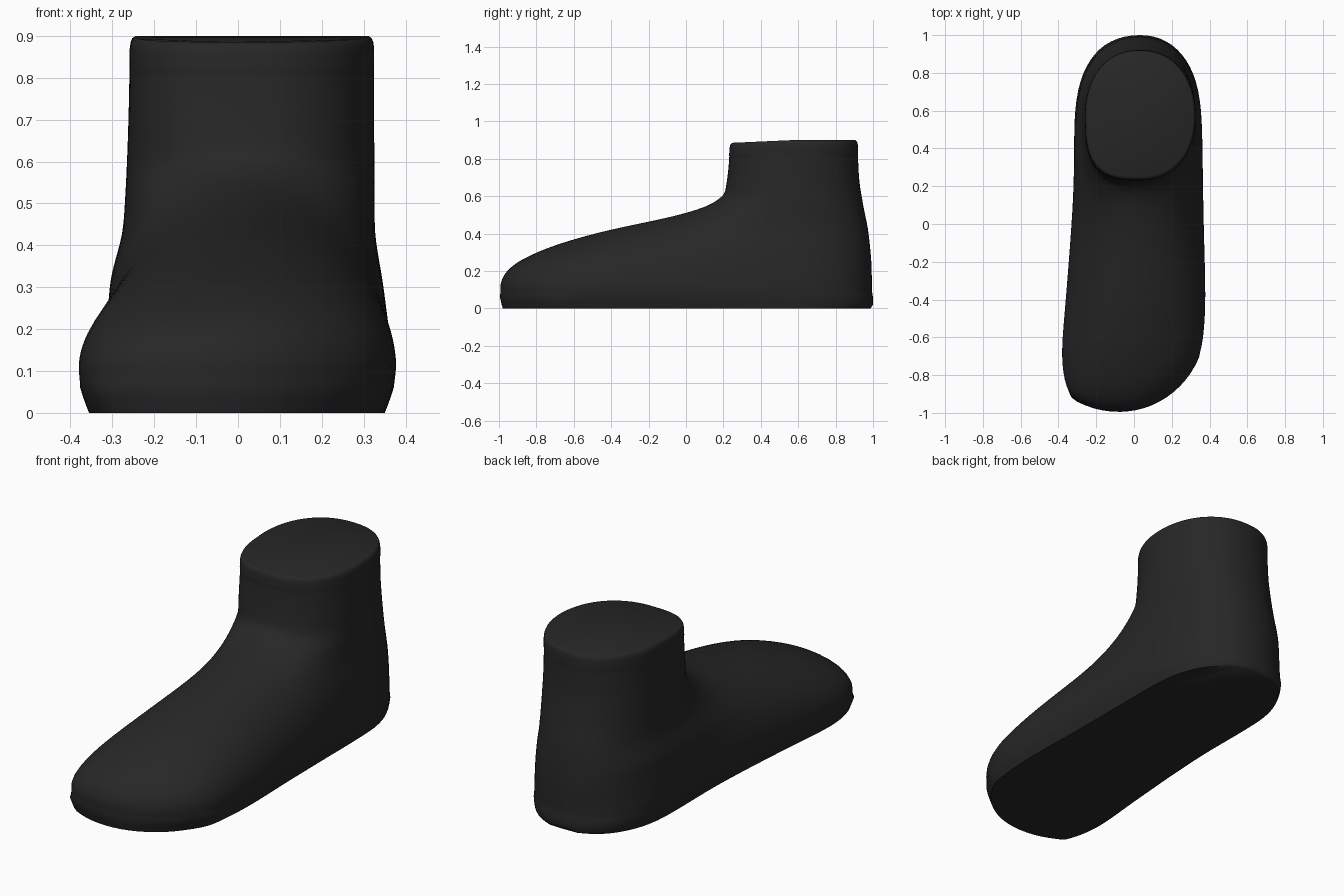
import bpy, bmesh
from math import acos, cos, pi

if "Cube" in bpy.data.objects:
    bpy.data.objects.remove(bpy.data.objects["Cube"])


def curve(points, key=lambda k: k):
    """Smooth cubic interpolation through a few (key, value) points."""
    xs = [key(p[0]) for p in points]
    vs = [p[1] for p in points]
    d = [(vs[i + 1] - vs[i]) / (xs[i + 1] - xs[i]) for i in range(len(xs) - 1)]
    m = [d[0]] + [0 if a * b <= 0 else 2 * a * b / (a + b) for a, b in zip(d, d[1:])] + [d[-1]]

    def f(x):
        x = min(max(key(x), xs[0]), xs[-1])
        i = 0
        while i < len(xs) - 2 and x > xs[i + 1]:
            i += 1
        w = xs[i + 1] - xs[i]
        t = (x - xs[i]) / w
        return ((2*t**3 - 3*t*t + 1) * vs[i] + (t**3 - 2*t*t + t) * w * m[i]
                + (3*t*t - 2*t**3) * vs[i + 1] + (t**3 - t*t) * w * m[i + 1])
    return f


def angle(y):
    # spreads samples so that rounded ends interpolate well
    return acos(max(-1, min(1, -y)))


# plan outline of the foot, its centre line and its instep height, all along y
right = curve([(-1, -.08), (-.96, .11), (-.84, .27), (-.68, .36), (-.4, .38), (0, .366),
               (.3, .34), (.6, .30), (.9, .2), (1, .03)], angle)
left = curve([(-1, -.08), (-.97, -.25), (-.92, -.34), (-.7, -.385), (-.4, -.362), (0, -.328),
              (.3, -.29), (.6, -.26), (.9, -.18), (1, .03)], angle)
centre = curve([(-1, -.08), (.2, .03), (1, .03)], angle)
instep = curve([(-1, .1), (-.97, .19), (-.9, .25), (-.8, .30), (-.65, .355), (-.45, .41), (0, .51),
                (.14, .56), (.2, .60), (.3, .60), (.6, .4), (.9, .15), (1, .1)], angle)

# ankle and heel column along z; its front flares forward into the instep
col_front = curve([(0, -.4), (.2, -.36), (.3, -.27), (.4, -.13), (.5, .06), (.6, .2),
                   (.65, .212), (.75, .225), (.9, .235)])
col_back = curve([(0, .985), (.02, 1), (.2, .998), (.4, .98), (.55, .95), (.7, .927), (.9, .918)])
col_right = curve([(0, .335), (.1, .353), (.3, .345), (.45, .328), (.7, .326), (.9, .325)])
col_left = curve([(0, -.29), (.1, -.308), (.3, -.305), (.45, -.275), (.7, -.262), (.9, -.258)])


def front_of(z):
    if z <= .1:
        return -1 + .02 * (1 - z / .1)**1.4
    if z >= .6:
        return col_front(z)
    lo, hi = -1, .2
    for _ in range(40):
        mid = (lo + hi) / 2
        lo, hi = (mid, hi) if instep(mid) < z else (lo, mid)
    return hi


def blend(a, b):
    return (max(a, 0)**10 + max(b, 0)**10)**.1


def sides(y, z):
    """Left and right x of the surface at the given y and height."""
    c = centre(y)
    ya, f = y, 1.0
    if z < .1:
        f = 1 - .08 * (1 - z / .1)**1.4
        ya = 1 - (1 - y) * 2 / (1 - front_of(z))
    else:
        h = instep(y)
        f = 0 if h <= z else (1 - ((z - .1) / (h - .1))**2.1)**.5
    y0, y1 = col_front(z), col_back(z)
    v = (.57 - y) / (.57 - y0) if y < .57 else (y - .57) / (y1 - .57)
    nl = 3.0 if y < .57 and z > .5 else 2.2

    def oval(n):
        return max(0, 1 - abs(v)**n)**(1 / n)
    nl = 2.2 + (max(0, min(1, (z - .4) / .3)) * .8 if y < .57 else 0)
    return (c - blend((c - left(ya)) * f, (c - col_left(z)) * oval(nl)),
            c + blend((right(ya) - c) * f, (col_right(z) - c) * oval(2.2)))


N = 48
bm = bmesh.new()


def ring(z, level, inset=1.0):
    y0, y1 = front_of(z), col_back(z)
    rights, lefts = [], []
    for i in range(N + 1):
        y = (y0 + y1) / 2 - (y1 - y0) / 2 * cos(pi * i / N)
        xl, xr = sides(y, z)
        drop = .015 * max(0, (.58 - y) / .35) * max(0, (z - .75) / .15)
        yy = .58 + (y - .58) * inset
        if i in (0, N):
            xl = xr = centre(y)
        rights.append((.03 + (xr - .03) * inset, yy, level - drop))
        if 0 < i < N:
            lefts.append((.03 + (xl - .03) * inset, yy, level - drop))
    return [bm.verts.new(p) for p in rights + lefts[::-1]]


# stacked rings from the sole to the ankle, with a small rounded top rim
heights = [0, .01, .02, .04, .06, .08] + [.1 + .01 * i for i in range(78)]
rings = [ring(z, z) for z in heights]
rings += [ring(.88, .885, .993), ring(.89, .895, .98), ring(.9, .9, .955)]
for a, b in zip(rings, rings[1:]):
    for i in range(len(a)):
        j = (i + 1) % len(a)
        bm.faces.new((a[i], a[j], b[j], b[i]))
bm.faces.new(rings[0][::-1])
bm.faces.new(rings[-1])

# relax the instep and ankle so they flow together
soft = [v for r in rings[5:-8] for v in r]
for _ in range(10):
    bmesh.ops.smooth_vert(bm, verts=soft, factor=.5,
                          use_axis_x=True, use_axis_y=True, use_axis_z=True)
bmesh.ops.recalc_face_normals(bm, faces=bm.faces)

mesh = bpy.data.meshes.new("foot_form")
bm.to_mesh(mesh)
bm.free()
foot = bpy.data.objects.new("foot_form", mesh)
bpy.context.collection.objects.link(foot)

# dark finish and smooth shading with a crisp sole and rim
dark = bpy.data.materials.new("dark_finish")
dark.diffuse_color = (.02, .02, .02, 1)
dark.use_nodes = True
dark.node_tree.nodes["Principled BSDF"].inputs["Base Color"].default_value = dark.diffuse_color
mesh.materials.append(dark)
bpy.context.view_layer.objects.active = foot
foot.select_set(True)
bpy.ops.object.shade_smooth_by_angle(angle=1.0)
